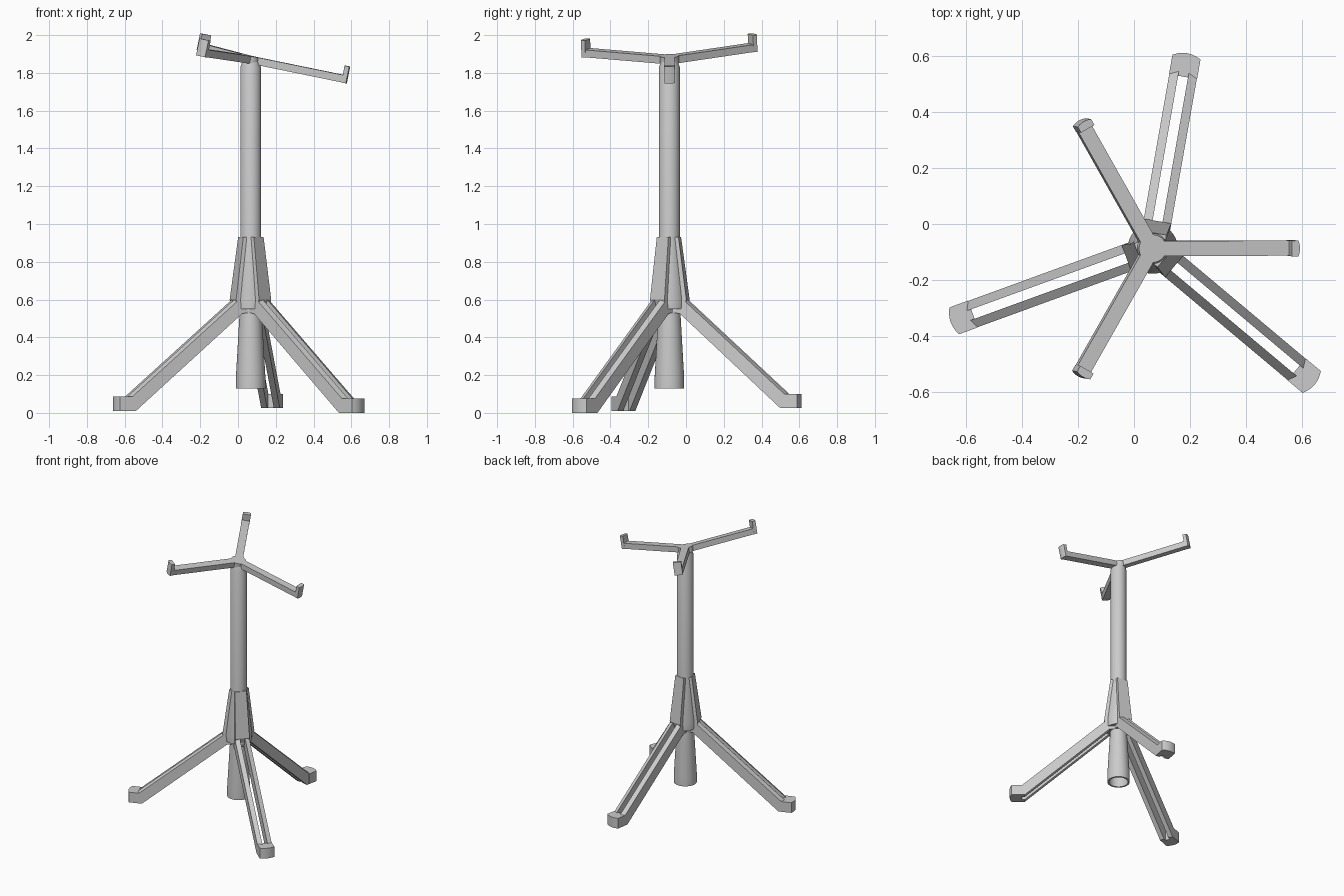
import bpy, bmesh, math
from mathutils import Matrix, Vector

if "Cube" in bpy.data.objects:
    bpy.data.objects.remove(bpy.data.objects["Cube"])

CX, CY = 0.067, -0.088            # axis of the post
AXIS = Matrix.Translation((CX, CY, 0))


def finish(bm, name, matrix, smooth=None):
    bmesh.ops.recalc_face_normals(bm, faces=bm.faces)
    bm.transform(matrix)
    mesh = bpy.data.meshes.new(name)
    bm.to_mesh(mesh)
    bm.free()
    ob = bpy.data.objects.new(name, mesh)
    bpy.context.collection.objects.link(ob)
    if smooth:
        bpy.ops.object.select_all(action='DESELECT')
        ob.select_set(True)
        bpy.context.view_layer.objects.active = ob
        bpy.ops.object.shade_smooth_by_angle(angle=math.radians(smooth))
    return ob


def add_hull(bm, points):
    """Convex solid around the points."""
    verts = [bm.verts.new(p) for p in points]
    res = bmesh.ops.convex_hull(bm, input=verts)
    loose = [v for v in res['geom_interior'] if isinstance(v, bmesh.types.BMVert)]
    bmesh.ops.delete(bm, geom=loose, context='VERTS')
    bmesh.ops.dissolve_limit(bm, angle_limit=0.01, verts=bm.verts, edges=bm.edges)


def lathe(name, profile, matrix, segments=32):
    bm = bmesh.new()
    verts = [bm.verts.new((r, 0, z)) for r, z in profile]
    edges = [bm.edges.new(pair) for pair in zip(verts, verts[1:])]
    bmesh.ops.spin(bm, geom=verts + edges, cent=(0, 0, 0), axis=(0, 0, 1),
                   angle=math.tau, steps=segments)
    bmesh.ops.remove_doubles(bm, verts=bm.verts, dist=1e-5)
    return finish(bm, name, matrix, 30)


def arc_end(u, half, bulge, n=6):
    """Plan points of a rounded end: furthest out (u) in the middle."""
    return [(u - bulge * (2 * i / n - 1) ** 2, half * (2 * i / n - 1))
            for i in range(n + 1)]


# Post, hollow at the flared bottom
lathe("post", [(0, 0.30), (0.060, 0.30), (0.066, 0.13), (0.078, 0.13), (0.078, 0.19),
               (0.058, 0.54), (0.055, 0.60), (0.055, 1.83), (0.043, 1.865), (0, 1.865)], AXIS)

# Flared hub that carries the legs
lathe("hub_core", [(0.054, 0.93), (0.090, 0.60), (0.088, 0.55), (0.056, 0.55)], AXIS)

# Legs: fin on the hub, two rails and a rounded foot
for i, (angle, R, zb) in enumerate([(80, 0.71, 0.025), (200, 0.77, 0.01), (320, 0.757, 0.0)]):
    place = AXIS @ Matrix.Rotation(math.radians(angle), 4, 'Z')

    bm = bmesh.new()
    add_hull(bm, [(u, s * w, z) for s in (-1, 1) for u, w, z in (
        (0.03, 0.04, 0.93), (0.056, 0.04, 0.93), (0.03, 0.05, 0.53),
        (0.075, 0.05, 0.525), (0.100, 0.05, 0.60))])
    finish(bm, f"hub_fin_{i + 1}", place)

    for s, side in ((-1, "right"), (1, "left")):
        bm = bmesh.new()
        pts = []
        for v, drop in ((0.018, 0.0), (0.050, 0.014)):
            pts += [(u, s * v, z) for u, z in (
                (0.085, 0.612 - drop), (R - 0.07, zb + 0.077 - drop), (R - 0.07, zb),
                (R - 0.105, zb), (0.06, 0.53))]
        add_hull(bm, pts)
        finish(bm, f"leg_rail_{side}_{i + 1}", place)

    bm = bmesh.new()
    plan = arc_end(R, 0.051, 0.014) + [(R - 0.085, -0.051), (R - 0.085, 0.051)]
    add_hull(bm, [(u, v, z) for u, v in plan for z in (zb, zb + 0.076)])
    finish(bm, f"foot_{i + 1}", place, 30)

# Tilted head: disc and three arms with upturned ends
normal = Vector((0.205, -0.032, 1)).normalized()
tilt = Vector((0, 0, 1)).rotation_difference(normal).to_matrix().to_4x4()
HEAD = Matrix.Translation((CX, CY, 1.89)) @ tilt
lathe("head_disc", [(0, 0), (0.050, 0), (0.050, -0.04), (0, -0.04)], HEAD)

for i, angle in enumerate((0, 120, 240)):
    place = HEAD @ Matrix.Rotation(math.radians(angle), 4, 'Z')
    L = 0.528

    bm = bmesh.new()
    add_hull(bm, [(u, v, z) for u in (0, L - 0.01) for v in (-0.027, 0.027)
                  for z in (-0.04, 0)])
    finish(bm, f"arm_{i + 1}", place)

    bm = bmesh.new()
    plan = arc_end(L, 0.028, 0.006) + [(L - 0.03, -0.028), (L - 0.03, 0.028)]
    add_hull(bm, [(u, v, z) for u, v in plan for z in (-0.041, 0.05)])
    finish(bm, f"arm_hook_{i + 1}", place, 30)
